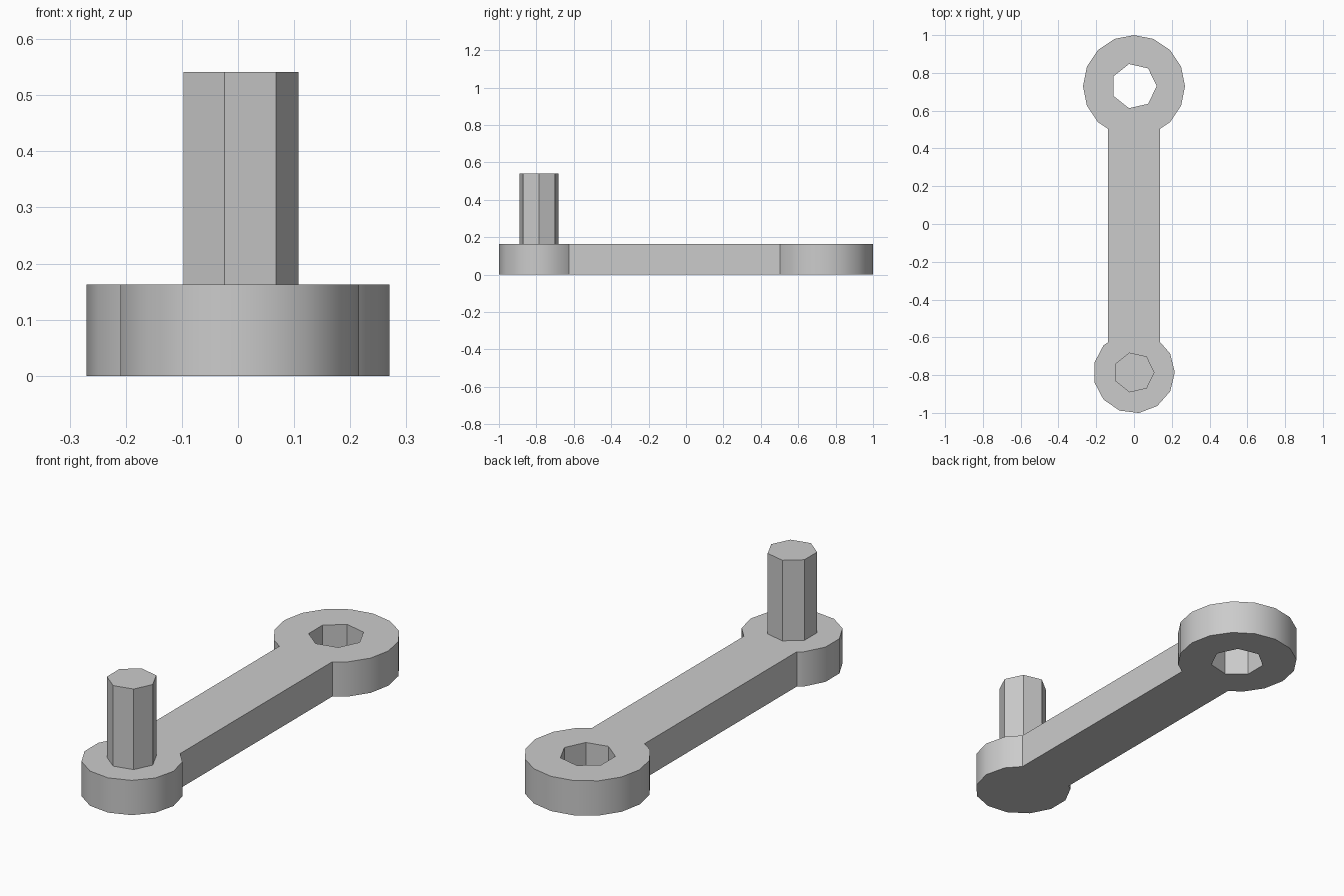
import bpy
import bmesh
from math import cos, sin, tau, radians

if "Cube" in bpy.data.objects:
    bpy.data.objects.remove(bpy.data.objects["Cube"], do_unlink=True)

THICK, PEG_TOP = 0.163, 0.541
HALF_ARM = 0.137
BIG_Y, SMALL_Y = 0.73, -0.786

grey = bpy.data.materials.new("plain grey")
grey.use_nodes = True
grey.diffuse_color = (0.6, 0.6, 0.6, 1)
grey.node_tree.nodes["Principled BSDF"].inputs["Base Color"].default_value = (0.6, 0.6, 0.6, 1)


def ring(cy, radius, sides):
    """Regular polygon with one corner pointing to +x."""
    return [(radius * cos(tau * k / sides), cy + radius * sin(tau * k / sides))
            for k in range(sides)]


def open_ring(cy, radius, sides, arm_dir):
    """Ring corners in order, cut open where the arm joins."""
    pts = ring(cy, radius, sides)

    def in_arm(p):
        return abs(p[0]) < HALF_ARM and (p[1] - cy) * arm_dir > 0

    def crossing(a, b):
        x = HALF_ARM if a[0] + b[0] > 0 else -HALF_ARM
        t = (x - a[0]) / (b[0] - a[0])
        return (x, a[1] + t * (b[1] - a[1]))

    # start at the first corner after the arm
    start = next(k for k in range(sides) if in_arm(pts[k - 1]) and not in_arm(pts[k]))
    pts = pts[start:] + pts[:start]
    kept = [p for p in pts if not in_arm(p)]
    n = len(kept)
    return [crossing(pts[-1], pts[0])] + kept + [crossing(pts[n - 1], pts[n])]


def prism(name, loops, z0, z1):
    """Flat shape made of closed loops (later ones are holes), raised to a solid."""
    bm = bmesh.new()
    edges = []
    for loop in loops:
        verts = [bm.verts.new((x, y, z0)) for x, y in loop]
        edges += [bm.edges.new((verts[i - 1], verts[i])) for i in range(len(verts))]
    bmesh.ops.triangle_fill(bm, edges=edges, use_beauty=True, normal=(0, 0, 1))
    top = bmesh.ops.extrude_face_region(bm, geom=bm.faces[:], use_keep_orig=True)
    moved = [g for g in top["geom"] if isinstance(g, bmesh.types.BMVert)]
    bmesh.ops.translate(bm, verts=moved, vec=(0, 0, z1 - z0))
    bmesh.ops.recalc_face_normals(bm, faces=bm.faces[:])
    mesh = bpy.data.meshes.new(name)
    bm.to_mesh(mesh)
    bm.free()
    mesh.materials.append(grey)
    obj = bpy.data.objects.new(name, mesh)
    bpy.context.collection.objects.link(obj)
    bpy.ops.object.select_all(action="DESELECT")
    obj.select_set(True)
    bpy.context.view_layer.objects.active = obj
    bpy.ops.object.shade_smooth_by_angle(angle=radians(30))
    return obj


# crank arm: large end with a seven-sided socket, small end under the peg
outline = open_ring(BIG_Y, 0.27, 16, -1) + open_ring(SMALL_Y, 0.216, 13, 1)
prism("crank_arm", [outline, ring(BIG_Y, 0.12, 7)], 0, THICK)

# handle peg
prism("handle_peg", [ring(SMALL_Y, 0.108, 7)], THICK, PEG_TOP)
